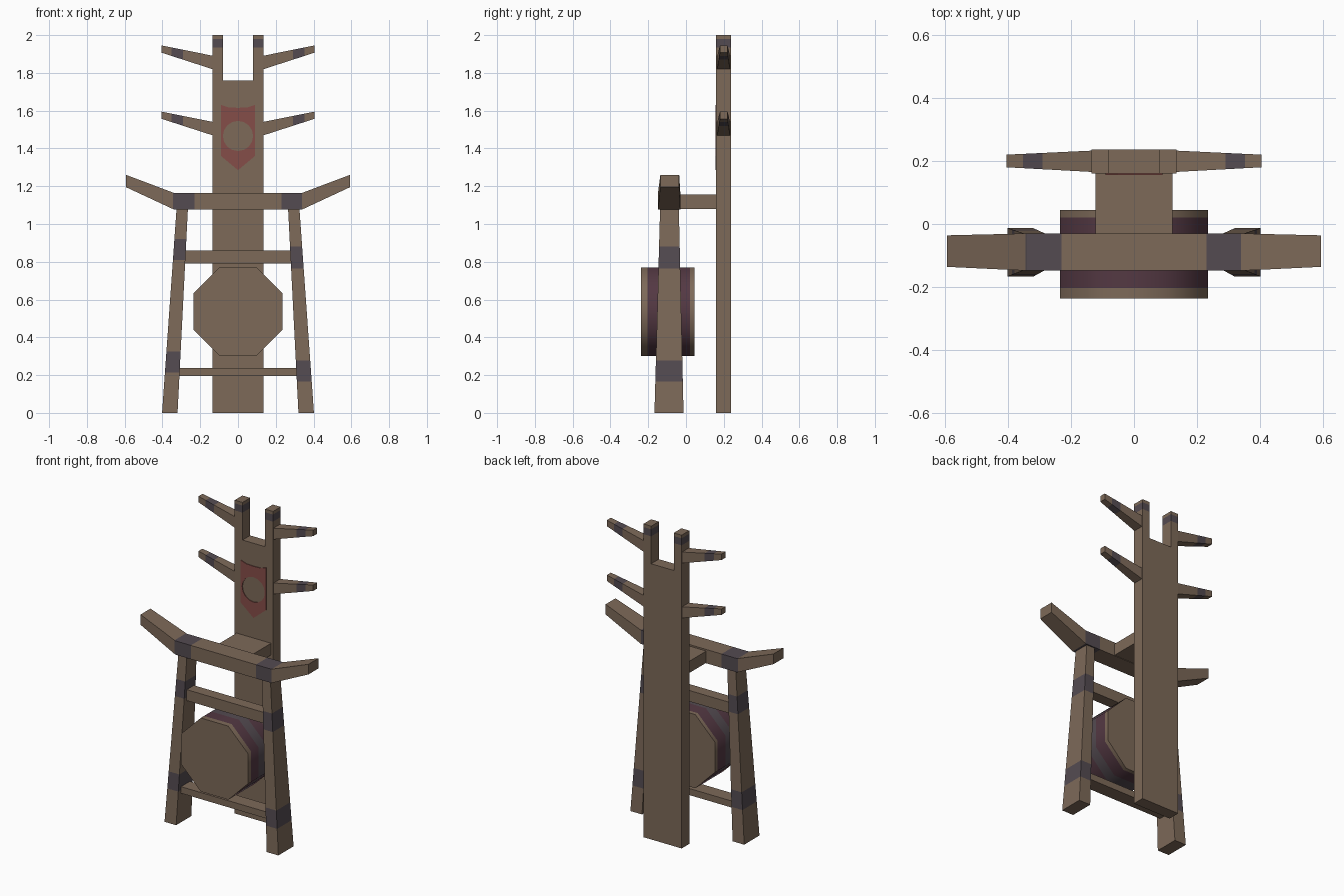
import bpy, bmesh, math
from mathutils import Vector

if "Cube" in bpy.data.objects:
    bpy.data.objects.remove(bpy.data.objects["Cube"])


def material(name, rgb):
    m = bpy.data.materials.new(name)
    m.diffuse_color = (*rgb, 1)
    m.use_nodes = True
    m.node_tree.nodes["Principled BSDF"].inputs["Base Color"].default_value = m.diffuse_color
    return m


WOOD = material("weathered wood", (0.205, 0.142, 0.099))
WRAP = material("dark grey wrap", (0.088, 0.070, 0.082))
RED = material("faded red paint", (0.235, 0.075, 0.065))
PURPLE = material("purple cloth", (0.088, 0.040, 0.056))
MATS = [WOOD, WRAP, RED, PURPLE]


def finish(bm, name):
    bmesh.ops.recalc_face_normals(bm, faces=bm.faces[:])
    me = bpy.data.meshes.new(name)
    bm.to_mesh(me)
    bm.free()
    for m in MATS:
        me.materials.append(m)
    ob = bpy.data.objects.new(name, me)
    bpy.context.collection.objects.link(ob)
    return ob


def band(bm, axis, lo, hi, mat=1, caps=False):
    """Cut the mesh at lo and hi along an axis and colour the faces between."""
    n = Vector((0, 0, 0))
    n[axis] = 1
    for v in (lo, hi):
        bmesh.ops.bisect_plane(bm, geom=bm.verts[:] + bm.edges[:] + bm.faces[:],
                               plane_co=n * v, plane_no=n, dist=1e-5)
    for f in bm.faces:
        if lo < f.calc_center_median()[axis] < hi:
            f.material_index = mat


def loft(name, rings, axis=2, bands=()):
    """Skin a row of four-cornered sections, then wrap it with bands."""
    bm = bmesh.new()
    rows = [[bm.verts.new(p) for p in r] for r in rings]
    for a, b in zip(rows, rows[1:]):
        n = len(a)
        for i in range(n):
            bm.faces.new((a[i], a[(i + 1) % n], b[(i + 1) % n], b[i]))
    bm.faces.new(rows[0])
    bm.faces.new(rows[-1])
    for lo, hi in bands:
        band(bm, axis, lo, hi)
    return finish(bm, name)


def xsec(x, y0, y1, z0, z1):
    return [(x, y0, z0), (x, y1, z0), (x, y1, z1), (x, y0, z1)]


def zsec(z, x0, x1, y0, y1):
    return [(x0, y0, z), (x1, y0, z), (x1, y1, z), (x0, y1, z)]


def prism(pts, y0, y1, mat=0):
    """Extrude an x-z outline along y."""
    bm = bmesh.new()
    f = bm.faces.new([bm.verts.new((x, y0, z)) for x, z in pts])
    g = bmesh.ops.extrude_face_region(bm, geom=[f])
    for v in g["geom"]:
        if isinstance(v, bmesh.types.BMVert):
            v.co.y = y1
    for f in bm.faces:
        f.material_index = mat
    return bm


# Tall back board with a forked top
half = [(0.08, 1.76), (0.08, 2.0), (0.135, 2.0), (0.135, 0.0)]
bm = prism(half + [(-x, z) for x, z in reversed(half)], 0.16, 0.237)
band(bm, 2, 1.935, 1.98)
finish(bm, "back_board")

# Painted shield with a round opening, in two halves
for s, side in ((-1, "left"), (1, "right")):
    pts = [(0, 1.615), (0.05, 1.617), (0.09, 1.63), (0.09, 1.36), (0, 1.285)]
    pts += [(0.08 * math.sin(a), 1.466 - 0.08 * math.cos(a))
            for a in (math.pi * i / 8 for i in range(9))]
    finish(prism([(s * x, z) for x, z in pts], 0.156, 0.161, 2), side + "_painted_shield")

# Weapon pegs on the board
for s, side in ((-1, "left"), (1, "right")):
    for dz, level in ((0, "upper"), (-0.35, "lower")):
        lo, hi = sorted((s * 0.29, s * 0.352))
        loft(f"{level}_{side}_peg",
             [xsec(s * 0.13, 0.165, 0.233, 1.818 + dz, 1.89 + dz),
              xsec(s * 0.405, 0.18, 0.22, 1.907 + dz, 1.945 + dz)],
             0, [(lo, hi)])

# Top beam with raised ends
loft("top_beam",
     [xsec(-0.593, -0.136, -0.036, 1.195, 1.26),
      xsec(-0.34, -0.148, -0.03, 1.077, 1.165),
      xsec(0.34, -0.148, -0.03, 1.077, 1.165),
      xsec(0.593, -0.136, -0.036, 1.195, 1.26)],
     0, [(-0.345, -0.23), (0.23, 0.34)])

# Block joining beam and board
loft("joining_block", [xsec(-0.122, -0.035, 0.162, 1.08, 1.155),
                       xsec(0.122, -0.035, 0.162, 1.08, 1.155)])

# Splayed legs with wraps at uneven heights
for s, side, wraps in ((-1, "left", [(0.215, 0.325), (0.81, 0.92)]),
                       (1, "right", [(0.165, 0.278), (0.765, 0.88)])):
    loft(side + "_leg",
         [zsec(0, s * 0.32, s * 0.402, -0.167, -0.013),
          zsec(1.085, s * 0.265, s * 0.325, -0.137, -0.038)], 2, wraps)

# Cross rails
loft("upper_rail", [xsec(-0.29, -0.122, -0.05, 0.79, 0.86),
                    xsec(0.29, -0.122, -0.05, 0.79, 0.86)])
loft("lower_rail", [xsec(-0.33, -0.135, -0.045, 0.195, 0.237),
                    xsec(0.33, -0.135, -0.045, 0.195, 0.237)])

# Eight-sided target drum with cloth and a wrap around its side
R = 0.235 / math.cos(math.pi / 8)
oct_pts = [(R * math.cos(a), 0.536 + R * math.sin(a))
           for a in (math.pi * (2 * i + 1) / 8 for i in range(8))]
bm = prism(oct_pts, -0.237, 0.045)
band(bm, 1, -0.203, -0.13, 3)
band(bm, 1, -0.13, -0.062, 1)
band(bm, 1, -0.062, 0.02, 3)
for f in bm.faces:
    f.smooth = True
drum = finish(bm, "target_drum")
bpy.context.view_layer.objects.active = drum
drum.select_set(True)
bpy.ops.object.shade_smooth_by_angle(angle=math.radians(60))
